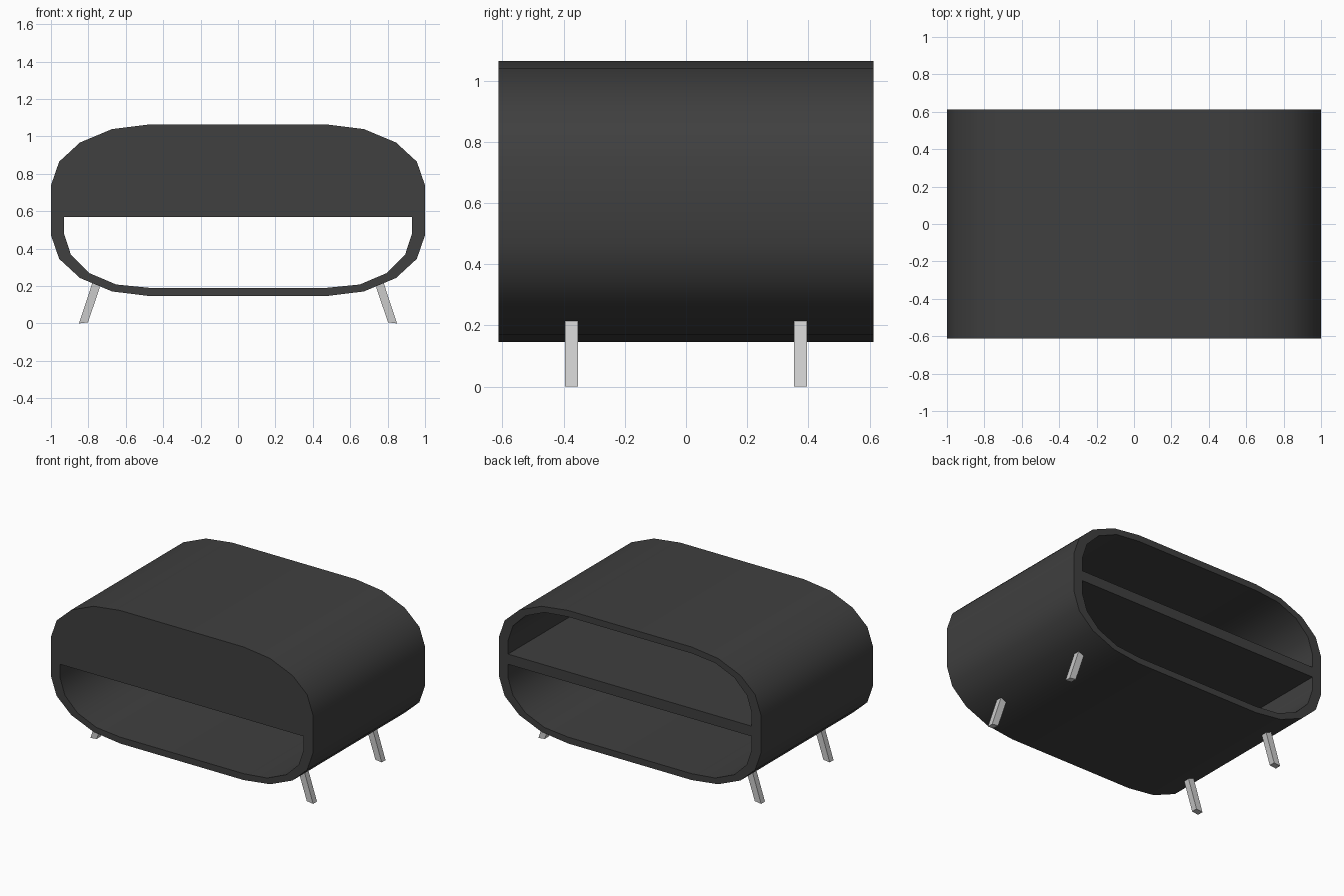
import bpy, bmesh, math

if "Cube" in bpy.data.objects:
    bpy.data.objects.remove(bpy.data.objects["Cube"])

HALF_DEPTH = 0.612
MID_Z = 0.605
PANEL_BACK = -0.56
SHELF_LOW, SHELF_TOP = 0.57, 0.64

# Corner quarter profiles: (x, height above the cabinet's middle)
OUTER = [(1.0, 0.133), (0.956, 0.26), (0.845, 0.362), (0.673, 0.434), (0.472, 0.459)]
INNER = [(0.93, 0.127), (0.893, 0.239), (0.797, 0.335), (0.652, 0.397), (0.472, 0.415)]


def top_half(quarter):
    pts = quarter + [(-x, z) for x, z in reversed(quarter)]
    return [(x, MID_Z + z) for x, z in pts]


def full_loop(quarter):
    top = top_half(quarter)
    return top + [(x, 2 * MID_Z - z) for x, z in reversed(top)]


def finish(name, bm, mat=None, smooth=False):
    bmesh.ops.recalc_face_normals(bm, faces=bm.faces)
    mesh = bpy.data.meshes.new(name)
    bm.to_mesh(mesh)
    bm.free()
    obj = bpy.data.objects.new(name, mesh)
    bpy.context.collection.objects.link(obj)
    if mat:
        mesh.materials.append(mat)
    if smooth:
        bpy.ops.object.select_all(action='DESELECT')
        obj.select_set(True)
        bpy.context.view_layer.objects.active = obj
        bpy.ops.object.shade_smooth_by_angle(angle=math.radians(32))
    return obj


def ring_at(bm, pts, y):
    return [bm.verts.new((x, y, z)) for x, z in pts]


def bridge(bm, a, b):
    n = len(a)
    for i in range(n):
        j = (i + 1) % n
        bm.faces.new((a[i], a[j], b[j], b[i]))


def prism(name, pts, y0, y1, mat=None):
    bm = bmesh.new()
    a, b = ring_at(bm, pts, y0), ring_at(bm, pts, y1)
    bridge(bm, a, b)
    bm.faces.new(a)
    bm.faces.new(b)
    return finish(name, bm, mat)


dark = bpy.data.materials.new("dark_grey")
dark.diffuse_color = (0.05, 0.05, 0.05, 1)
dark.use_nodes = True
dark.node_tree.nodes["Principled BSDF"].inputs["Base Color"].default_value = dark.diffuse_color

# Rounded hollow shell, open at front and back
bm = bmesh.new()
loops = [ring_at(bm, full_loop(q), y) for q, y in (
    (OUTER, -HALF_DEPTH), (OUTER, HALF_DEPTH), (INNER, HALF_DEPTH), (INNER, -HALF_DEPTH))]
for i in range(4):
    bridge(bm, loops[i], loops[(i + 1) % 4])
finish("cabinet_shell", bm, dark, smooth=True)

# Front panel closing the upper compartment
prism("front_panel", top_half(INNER) + [(-0.93, SHELF_LOW), (0.93, SHELF_LOW)],
      -HALF_DEPTH, PANEL_BACK, dark)

# Shelf between the compartments
prism("shelf", [(-0.93, SHELF_LOW), (0.93, SHELF_LOW), (0.93, SHELF_TOP), (-0.93, SHELF_TOP)],
      PANEL_BACK, HALF_DEPTH, dark)

# Four splayed legs, tops sunk into the shell
for side, sx in (("left", -1), ("right", 1)):
    for end, y in (("front", -0.374), ("back", 0.374)):
        pts = [(0.85, 0.0), (0.802, 0.006), (0.733, 0.21), (0.775, 0.228)]
        prism(f"{end}_{side}_leg", [(sx * x, z) for x, z in pts], y - 0.021, y + 0.021)
